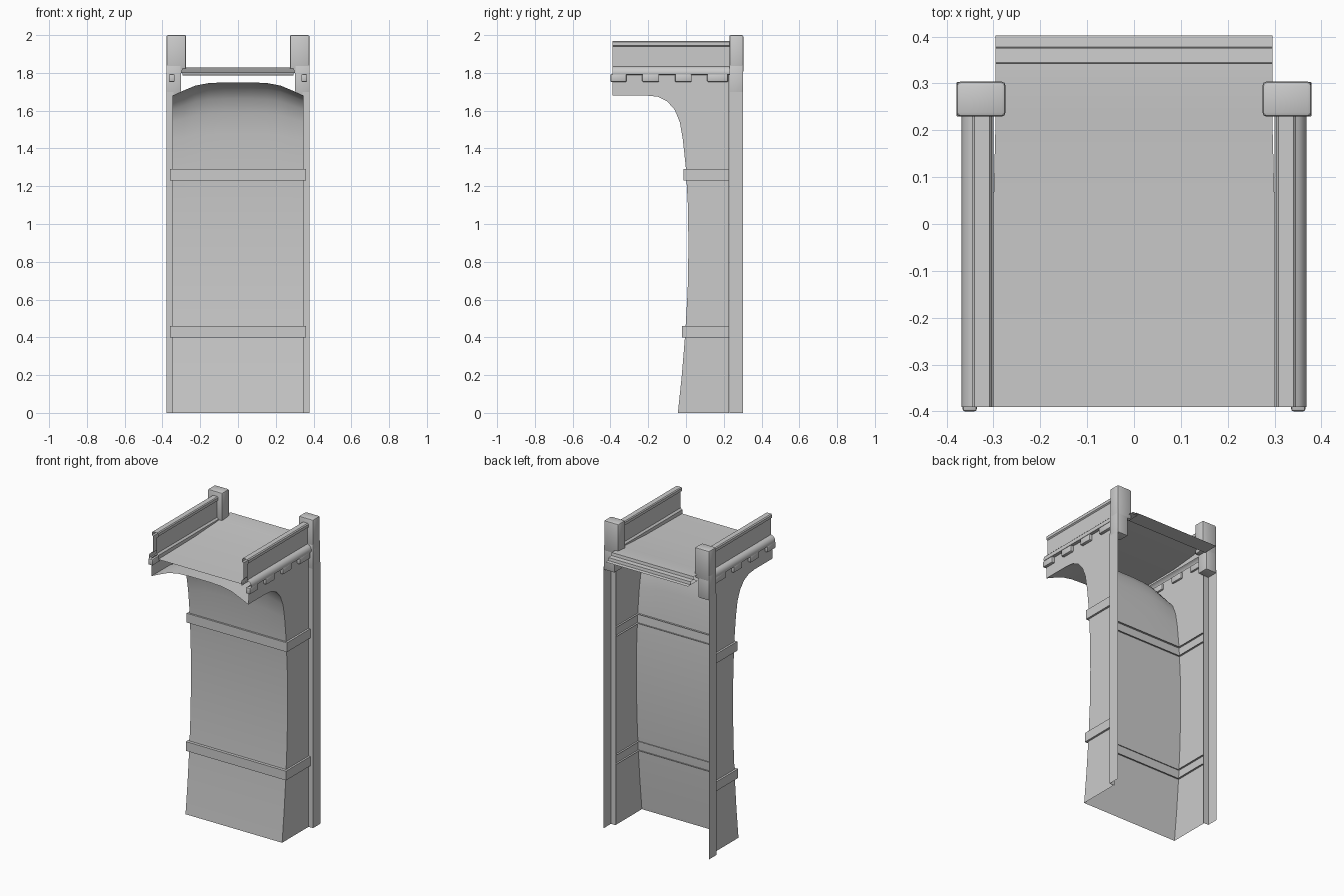
import bpy, bmesh

if "Cube" in bpy.data.objects:
    bpy.data.objects.remove(bpy.data.objects["Cube"])

def finish(name, bm, smooth=True):
    bmesh.ops.recalc_face_normals(bm, faces=bm.faces)
    me = bpy.data.meshes.new(name)
    bm.to_mesh(me)
    bm.free()
    ob = bpy.data.objects.new(name, me)
    bpy.context.collection.objects.link(ob)
    if smooth:
        bpy.ops.object.select_all(action='DESELECT')
        ob.select_set(True)
        bpy.context.view_layer.objects.active = ob
        bpy.ops.object.shade_smooth_by_angle(angle=0.6)
    return ob

def loft(name, rows):
    """Open surface through equal-length rows of points."""
    bm = bmesh.new()
    vs = [[bm.verts.new(p) for p in r] for r in rows]
    for a, b in zip(vs, vs[1:]):
        for i in range(len(a) - 1):
            bm.faces.new((a[i], a[i + 1], b[i + 1], b[i]))
    return finish(name, bm)

def polygon(name, pts):
    bm = bmesh.new()
    bm.faces.new([bm.verts.new(p) for p in pts])
    return finish(name, bm, False)

def box(name, x, y, z, bevel):
    bm = bmesh.new()
    bmesh.ops.create_cube(bm, size=1)
    for v in bm.verts:
        v.co = [(r[0] + r[1]) / 2 + c * (r[1] - r[0]) for r, c in zip((x, y, z), v.co)]
    bmesh.ops.bevel(bm, geom=bm.edges[:], offset=bevel, segments=2, profile=0.5, affect='EDGES')
    return finish(name, bm)

W, BACK, FRONT = 0.347, 0.228, -0.39

# Pier face: side profile (y, z), flaring forward into a shallow arch soffit
profile = [(-0.043, 0), (-0.022, 0.2), (-0.004, 0.42), (0.009, 0.65), (0.013, 0.88),
           (0.010, 1.1), (-0.001, 1.3), (-0.017, 1.45), (-0.033, 1.54), (-0.06, 1.605),
           (-0.1, 1.65), (-0.15, 1.674), (-0.21, 1.68), (-0.3, 1.68), (FRONT, 1.68)]
arch = [(-1, 0), (-0.82, 0.4), (-0.65, 0.75), (-0.45, 0.94), (-0.2, 1),
        (0.2, 1), (0.45, 0.94), (0.65, 0.75), (0.82, 0.4), (1, 0)]
rows = []
for y, z in profile:
    rise = 0.07 * max(0, min(1, (z - 1.3) / 0.37))
    rows.append([(W * u, y, z + rise * h) for u, h in arch])
loft("pier_front_and_soffit", rows)

# Projecting bands, open toward the hollow interior
for label, z0, yf in (("lower", 0.40, -0.021), ("upper", 1.23, -0.012)):
    section = [(-0.025, z0), (0, z0), (0, z0 + 0.06), (-0.025, z0 + 0.06)]
    loft(label + "_band", [[(-0.36 - d, BACK, z), (-0.36 - d, yf - d, z),
                            (0.36 + d, yf - d, z), (0.36 + d, BACK, z)] for d, z in section])

for s, side in ((-1, "left"), (1, "right")):
    # Side wall of the pier
    polygon(side + "_side_wall", [(s * W, y, z) for y, z in
            profile + [(FRONT, 1.80), (BACK, 1.80), (BACK, 0)]])

    # Corner pilaster: L-shaped strip with a solid block on top
    loft(side + "_pilaster", [[(s * 0.342, 0.229, z), (s * 0.379, 0.229, z),
                               (s * 0.379, 0.303, z)] for z in (0, 1.7)])
    box(side + "_pilaster_neck", sorted((s * 0.302, s * 0.379)), (0.229, 0.303), (1.68, 1.84), 0.003)
    box(side + "_pilaster_block", sorted((s * 0.274, s * 0.379)), (0.229, 0.304), (1.80, 2.0), 0.009)

    # Parapet with coping and cornice, one open section run along y
    section = [(0.300, 1.79), (0.300, 1.825), (0.311, 1.835), (0.311, 1.94), (0.303, 1.946),
               (0.303, 1.964), (0.308, 1.97), (0.340, 1.97), (0.346, 1.964), (0.346, 1.946),
               (0.338, 1.94), (0.338, 1.835), (0.352, 1.83), (0.364, 1.818), (0.368, 1.80),
               (0.366, 1.792), (W, 1.79)]
    loft(side + "_parapet", [[(s * x, y, z) for x, z in section] for y in (FRONT, BACK + 0.004)])

    # Dentils below the cornice
    for i, (y0, y1) in enumerate(((-0.4, -0.315), (-0.232, -0.142), (-0.058, 0.03), (0.112, 0.222))):
        box(f"{side}_dentil_{i + 1}", sorted((s * 0.335, s * 0.366)), (y0, y1), (1.752, 1.793), 0.006)

# Deck sheet, stepping down past the pilasters at the back
deck = [(FRONT, 1.80), (0.0, 1.805), (0.23, 1.822), (0.30, 1.828), (0.342, 1.828),
        (0.345, 1.81), (0.375, 1.808), (0.378, 1.79), (0.402, 1.788)]
loft("deck", [[(x, y, z) for x in (-0.295 - 0.006 * (y < 0.2), 0.295 + 0.006 * (y < 0.2))]
              for y, z in deck])
loft("deck_edge_underside", [[(x, y, z) for x in (-0.295, 0.295)]
                             for y, z in ((0.402, 1.788), (0.30, 1.787))])
